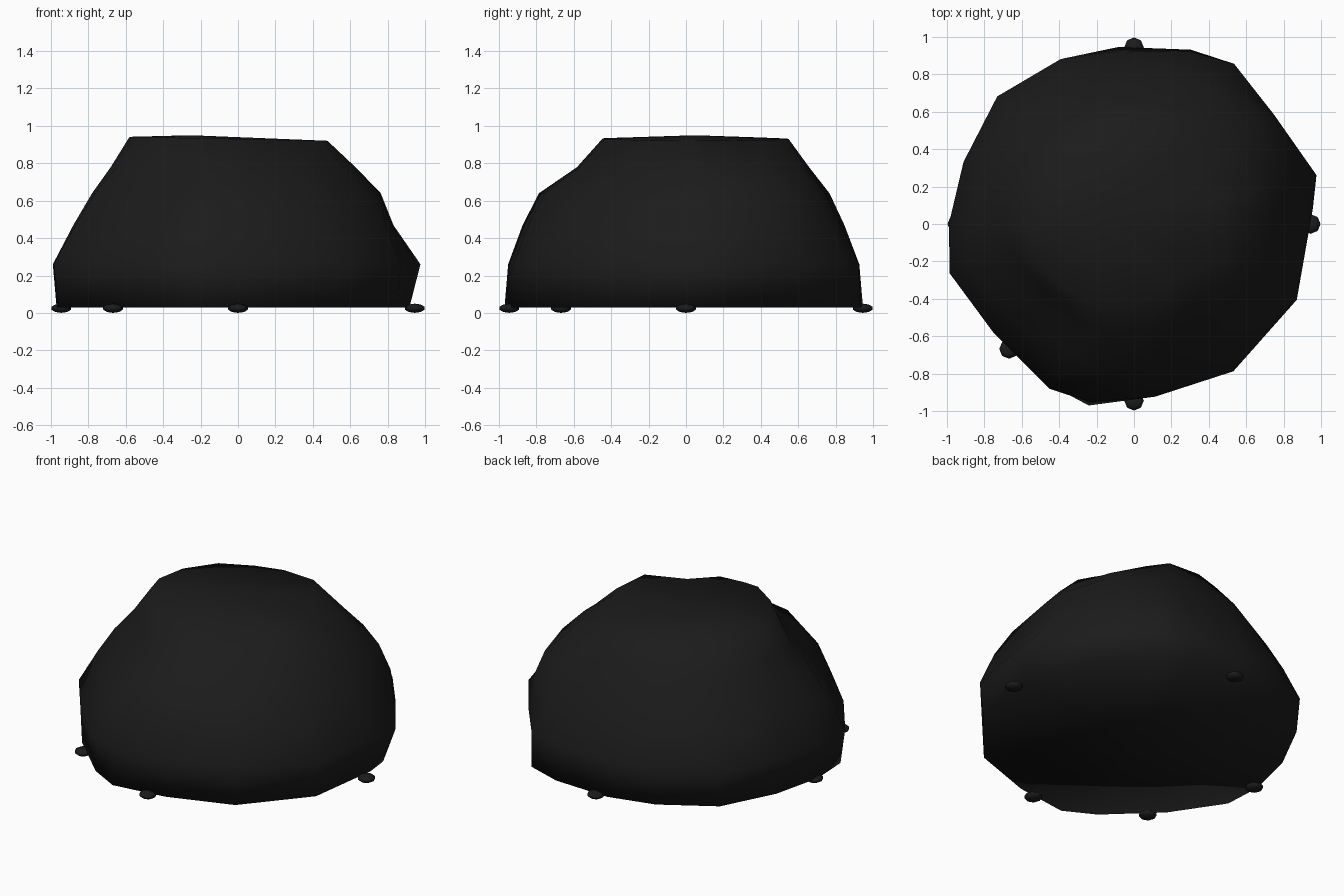
import bpy, bmesh, math
from mathutils import Matrix

if "Cube" in bpy.data.objects:
    bpy.data.objects.remove(bpy.data.objects["Cube"])

mat = bpy.data.materials.new("charcoal_stone")
mat.diffuse_color = (0.011, 0.011, 0.011, 1)
mat.use_nodes = True
mat.node_tree.nodes["Principled BSDF"].inputs["Base Color"].default_value = mat.diffuse_color


def finish(bm, name):
    bmesh.ops.recalc_face_normals(bm, faces=bm.faces)
    for f in bm.faces:
        f.smooth = True
    me = bpy.data.meshes.new(name)
    bm.to_mesh(me)
    bm.free()
    me.materials.append(mat)
    ob = bpy.data.objects.new(name, me)
    bpy.context.collection.objects.link(ob)
    return ob


# Boulder: irregular rings (height, radius at each angle), capped top and bottom
ANGLES = [5, 15, 38, 58, 72, 95, 114, 137, 160, 180, 195, 218, 243, 256, 277, 304, 335]
RINGS = [
    (0.03, [.92, .93, .92, 1.01, .98, .95, .95, .98, .95, .97, .99, .94, .97, 1.0, .93, .94, .94]),
    (0.26, [.96, 1.01, .95, 1.01, .97, .93, .965, 1.0, .97, .99, 1.02, .95, .99, .98, .93, .95, .96]),
    (0.47, [.82, .86, .92, .91, .87, .85, .86, .90, .89, .88, .90, .82, .90, .90, .85, .86, .87]),
    (0.64, [.76, .79, .85, .82, .78, .77, .76, .80, .80, .78, .79, .69, .75, .81, .76, .73, .76]),
    (0.78, [.63, .65, .68, .69, .67, .66, .67, .69, .69, .68, .67, .58, .60, .60, .57, .53, .62]),
    (0.93, [.48, .45, .43, .50, .57, .55, .54, .57, .58, .58, .56, .51, .49, .46, .44, .36, .50]),
]
bm = bmesh.new()
rings = []
for z, radii in RINGS:
    ring = []
    for a, r in zip(ANGLES, radii):
        x, y = r * math.cos(math.radians(a)), r * math.sin(math.radians(a))
        tilt = -0.02 * x if z > 0.9 else 0
        ring.append(bm.verts.new((x, y, z + tilt)))
    rings.append(ring)
n = len(ANGLES)
for low, high in zip(rings, rings[1:]):
    for i in range(n):
        j = (i + 1) % n
        bm.faces.new((low[i], low[j], high[j], high[i]))
for ring, tip in ((rings[0], (0, 0, 0.03)), (rings[-1], (-0.25, 0.05, 0.95))):
    c = bm.verts.new(tip)
    for i in range(n):
        bm.faces.new((ring[i], ring[(i + 1) % n], c))
finish(bm, "boulder")

# Flattened pebbles around the foot
for k, a in enumerate((0, 90, 180, 225, 270)):
    bm = bmesh.new()
    p = (0.945 * math.cos(math.radians(a)), 0.945 * math.sin(math.radians(a)), 0.025)
    bmesh.ops.create_uvsphere(bm, u_segments=8, v_segments=5, radius=0.055,
                              matrix=Matrix.Translation(p) @ Matrix.Diagonal((1, 1, 0.45, 1)))
    finish(bm, f"pebble_{k + 1}")
